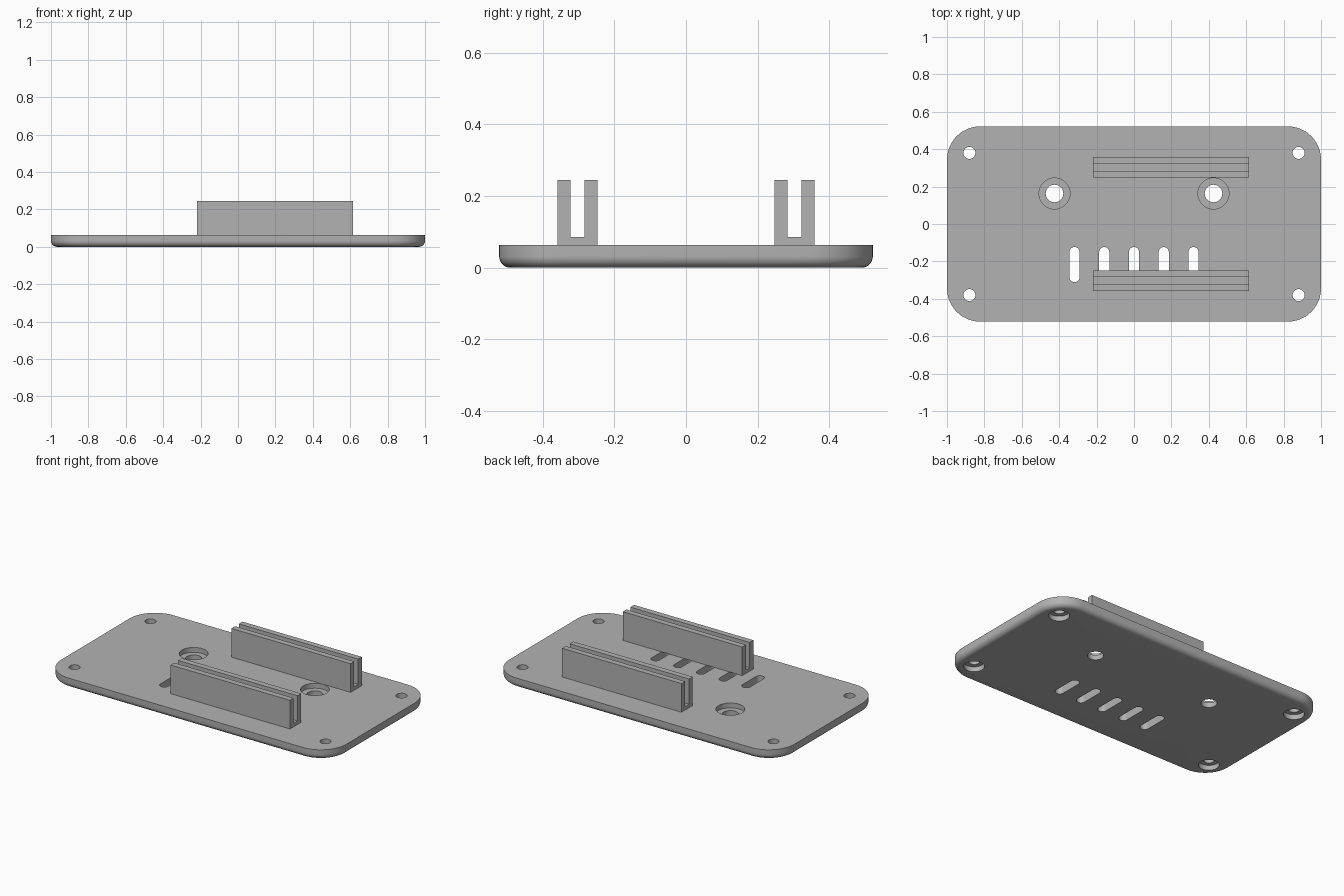
import bpy, bmesh, math
from mathutils import Vector

cube = bpy.data.objects.get("Cube")
if cube:
    bpy.data.objects.remove(cube, do_unlink=True)

# Single grey material
grey = bpy.data.materials.new("plain grey")
grey.use_nodes = True
COLOUR = (0.45, 0.45, 0.45, 1)
grey.diffuse_color = COLOUR
grey.node_tree.nodes["Principled BSDF"].inputs["Base Color"].default_value = COLOUR

HALF_X, HALF_Y, THICK = 1.0, 0.522, 0.063
CORNER, FILLET = 0.178, 0.032
RAIL_Y, RAIL_HALF, GROOVE_HALF = 0.3035, 0.056, 0.0195
RAIL_TOP, GROOVE_FLOOR = 0.245, 0.085


def rounded(hx, hy, r, z, steps=12, centre=(0, 0)):
    """Ring of points round a rectangle with rounded corners."""
    ring = []
    for k, (sx, sy) in enumerate([(1, 1), (-1, 1), (-1, -1), (1, -1)]):
        for i in range(steps + 1):
            a = math.pi / 2 * (k + i / steps)
            ring.append(Vector((centre[0] + sx * (hx - r) + r * math.cos(a),
                                centre[1] + sy * (hy - r) + r * math.sin(a), z)))
    return ring


def circle(x, y, r, z, n=40):
    return [Vector((x + r * math.cos(2 * math.pi * i / n),
                    y + r * math.sin(2 * math.pi * i / n), z)) for i in range(n)]


def loft(name, rings):
    """Solid skinned through matching rings, capped at both ends."""
    bm = bmesh.new()
    loops = [[bm.verts.new(p) for p in ring] for ring in rings]
    for low, high in zip(loops, loops[1:]):
        for i in range(len(low)):
            j = (i + 1) % len(low)
            bm.faces.new((low[i], low[j], high[j], high[i]))
    bm.faces.new(loops[0][::-1])
    bm.faces.new(loops[-1])
    bmesh.ops.remove_doubles(bm, verts=bm.verts, dist=1e-5)
    bmesh.ops.recalc_face_normals(bm, faces=bm.faces)
    mesh = bpy.data.meshes.new(name)
    bm.to_mesh(mesh)
    bm.free()
    mesh.materials.append(grey)
    obj = bpy.data.objects.new(name, mesh)
    bpy.context.collection.objects.link(obj)
    return obj


def stepped_hole(x, y, low_r, high_r, step_z):
    return loft("hole_cutter", [circle(x, y, low_r, -0.1), circle(x, y, low_r, step_z),
                                circle(x, y, high_r, step_z), circle(x, y, high_r, 0.2)])


# Base plate with a rounded lower edge
rings = []
for i in range(9):
    a = math.pi / 2 * i / 8
    inset = FILLET * (1 - math.sin(a))
    rings.append(rounded(HALF_X - inset, HALF_Y - inset, CORNER - inset,
                         FILLET * (1 - math.cos(a))))
rings.append(rounded(HALF_X, HALF_Y, CORNER, THICK))
plate = loft("base_plate", rings)

# Corner holes recessed from below, mounting holes recessed from above
cutters = [stepped_hole(sx * 0.88, sy * 0.38, 0.06, 0.032, 0.032)
           for sx in (-1, 1) for sy in (-1, 1)]
cutters += [stepped_hole(sx * 0.425, 0.163, 0.047, 0.083, 0.032) for sx in (-1, 1)]

# Row of vent slots
for i in range(5):
    centre = ((i - 2) * 0.159, -0.217)
    cutters.append(loft("slot_cutter", [rounded(0.027, 0.094, 0.0269, z, 8, centre)
                                        for z in (-0.1, 0.2)]))

for cutter in cutters:
    mod = plate.modifiers.new("cut", "BOOLEAN")
    mod.operation, mod.solver, mod.object = "DIFFERENCE", "EXACT", cutter

# Bake the cuts and discard the cutters
depsgraph = bpy.context.evaluated_depsgraph_get()
cut_mesh = bpy.data.meshes.new_from_object(plate.evaluated_get(depsgraph))
plate.modifiers.clear()
plate.data = cut_mesh
for cutter in cutters:
    bpy.data.objects.remove(cutter, do_unlink=True)

bpy.ops.object.select_all(action="DESELECT")
plate.select_set(True)
bpy.context.view_layer.objects.active = plate
bpy.ops.object.shade_smooth_by_angle(angle=math.radians(30))

# Grooved rails with a U section
half = [(GROOVE_HALF, GROOVE_FLOOR), (GROOVE_HALF, RAIL_TOP),
        (RAIL_HALF, RAIL_TOP), (RAIL_HALF, THICK)]
section = half + [(-y, z) for y, z in reversed(half)]
for name, y0 in (("front_rail", -RAIL_Y), ("back_rail", RAIL_Y)):
    loft(name, [[Vector((x, y0 + y, z)) for y, z in section] for x in (-0.22, 0.616)])
